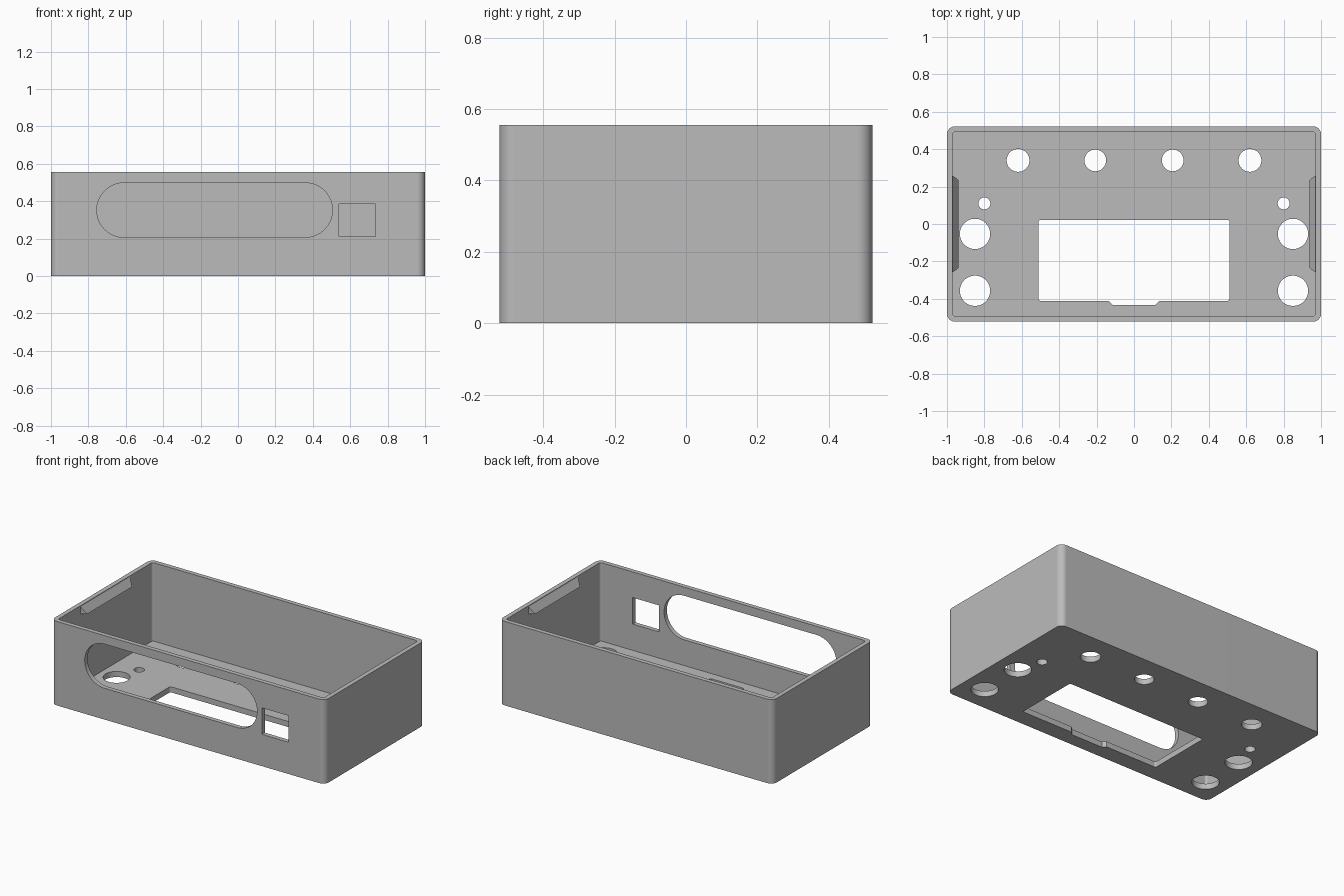
import bpy
import bmesh
from math import sin, cos, pi, radians
from mathutils import Vector

if "Cube" in bpy.data.objects:
    bpy.data.objects.remove(bpy.data.objects["Cube"])

HALF_X, HALF_Y, HEIGHT = 1.0, 0.522, 0.555
WALL, FLOOR = 0.03, 0.037

grey = bpy.data.materials.new("plain_grey")
grey.use_nodes = True
grey.diffuse_color = (0.5, 0.5, 0.5, 1)
grey.node_tree.nodes["Principled BSDF"].inputs["Base Color"].default_value = (0.5, 0.5, 0.5, 1)


def rounded_rect(x0, x1, y0, y1, r, steps=8):
    """Outline of a rectangle with rounded corners, anticlockwise."""
    corners = [(x1 - r, y1 - r), (x0 + r, y1 - r), (x0 + r, y0 + r), (x1 - r, y0 + r)]
    points = []
    for k, (cx, cy) in enumerate(corners):
        for i in range(steps + 1):
            a = (k + i / steps) * pi / 2
            points.append((cx + r * cos(a), cy + r * sin(a)))
    return points


def circle(cx, cy, r, n=48):
    return [(cx + r * cos(2 * pi * i / n), cy + r * sin(2 * pi * i / n)) for i in range(n)]


def finish(name, bm):
    bmesh.ops.remove_doubles(bm, verts=bm.verts, dist=1e-5)
    bmesh.ops.recalc_face_normals(bm, faces=bm.faces)
    mesh = bpy.data.meshes.new(name)
    bm.to_mesh(mesh)
    bm.free()
    mesh.materials.append(grey)
    obj = bpy.data.objects.new(name, mesh)
    bpy.context.collection.objects.link(obj)
    return obj


def prism(name, outline, lo, hi, along_y=False):
    """Extrude an outline along z, or along y when it is drawn in x and z."""
    bm = bmesh.new()
    place = (lambda p: (p[0], lo, p[1])) if along_y else (lambda p: (p[0], p[1], lo))
    face = bm.faces.new([bm.verts.new(place(p)) for p in outline])
    moved = bmesh.ops.extrude_face_region(bm, geom=[face])["geom"]
    shift = Vector((0, hi - lo, 0) if along_y else (0, 0, hi - lo))
    bmesh.ops.translate(bm, vec=shift, verts=[v for v in moved if isinstance(v, bmesh.types.BMVert)])
    return finish(name, bm)


def select_only(obj):
    bpy.ops.object.select_all(action='DESELECT')
    obj.select_set(True)
    bpy.context.view_layer.objects.active = obj


def cut(obj, cutter):
    cutter.hide_render = True
    select_only(obj)
    mod = obj.modifiers.new("cut", 'BOOLEAN')
    mod.operation = 'DIFFERENCE'
    mod.solver = 'EXACT'
    mod.object = cutter
    bpy.ops.object.modifier_apply(modifier=mod.name)
    bpy.data.objects.remove(cutter)


# Open-topped box
case = prism("enclosure_shell", rounded_rect(-HALF_X, HALF_X, -HALF_Y, HALF_Y, 0.042), 0, HEIGHT)
inner_x, inner_y = HALF_X - WALL, HALF_Y - WALL
cut(case, prism("cavity_cutter", rounded_rect(-inner_x, inner_x, -inner_y, inner_y, 0.015), FLOOR, 1))

# Long slot and square port in the front wall
cut(case, prism("slot_cutter", rounded_rect(-0.755, 0.505, 0.207, 0.498, 0.1454, 16), -0.6, -0.4, True))
cut(case, prism("port_cutter", [(0.54, 0.21), (0.735, 0.21), (0.735, 0.385), (0.54, 0.385)], -0.6, -0.4, True))

# Display window with a tapered notch in its front edge
window = rounded_rect(-0.511, 0.511, -0.411, 0.022, 0.012, 4)
notch = [(-0.135, -0.411), (-0.115, -0.432), (0.115, -0.432), (0.135, -0.411)]
split = 3 * 5  # the notch joins the outline between the two front corners
cut(case, prism("window_cutter", window[:split] + notch + window[split:], -0.1, 0.1))

# Round holes in the floor, mirrored left and right
holes = [(0.62, 0.34, 0.061), (0.207, 0.34, 0.058), (0.8, 0.11, 0.032),
         (0.85, -0.053, 0.081), (0.85, -0.357, 0.081)]
for x, y, r in holes:
    for side in (-1, 1):
        cut(case, prism("hole_cutter", circle(side * x, y, r), -0.1, 0.1))

# Smooth corners and hole walls, crisp flat faces
select_only(case)
bpy.ops.object.shade_smooth_by_angle(angle=radians(30))
weighted = case.modifiers.new("flat_faces", 'WEIGHTED_NORMAL')
weighted.keep_sharp = True

# Sloped snap ridge with tapered ends on each side wall
for side, label in ((1, "left"), (-1, "right")):
    bm = bmesh.new()
    wall, tip = side * (inner_x + 0.002), side * 0.938
    for end in (-1, 1):
        bm.verts.new((wall, end * 0.26, 0.55))
        bm.verts.new((wall, end * 0.26, 0.5))
        bm.verts.new((tip, end * 0.235, 0.5))
    bmesh.ops.convex_hull(bm, input=bm.verts)
    finish(label + "_snap_ridge", bm)
